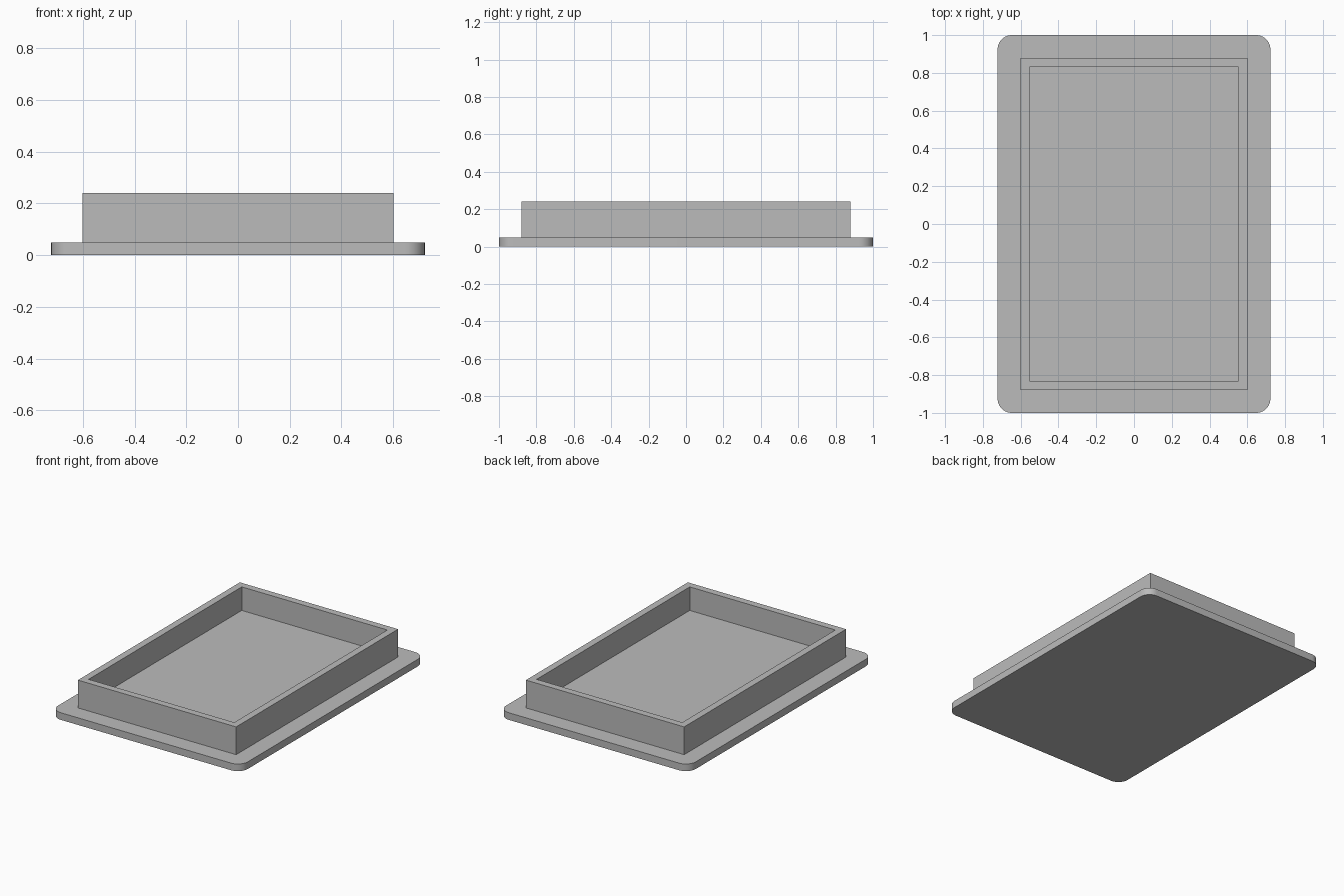
import bpy
import bmesh
from math import radians

default = bpy.data.objects.get("Cube")
if default:
    bpy.data.objects.remove(default, do_unlink=True)

# Half sizes and heights
PLATE_X, PLATE_Y, PLATE_TOP = 0.722, 1.0, 0.049
BOX_X, BOX_Y, BOX_TOP = 0.602, 0.88, 0.24
WALL, FLOOR, CORNER = 0.048, 0.078, 0.075

grey = bpy.data.materials.new("plain grey")
grey.use_nodes = True
colour = (0.5, 0.5, 0.5, 1)
grey.diffuse_color = colour
grey.node_tree.nodes["Principled BSDF"].inputs["Base Color"].default_value = colour


def block(bm, hx, hy, z0, z1):
    """Add an axis-aligned block to the bmesh."""
    verts = bmesh.ops.create_cube(bm, size=2)["verts"]
    for v in verts:
        v.co = (v.co.x * hx, v.co.y * hy, z1 if v.co.z > 0 else z0)


def make_object(bm, name):
    mesh = bpy.data.meshes.new(name)
    bm.to_mesh(mesh)
    bm.free()
    mesh.materials.append(grey)
    obj = bpy.data.objects.new(name, mesh)
    bpy.context.collection.objects.link(obj)
    return obj


# Base plate with rounded upright corners
bm = bmesh.new()
block(bm, PLATE_X, PLATE_Y, 0, PLATE_TOP)
uprights = [e for e in bm.edges if abs(e.verts[0].co.z - e.verts[1].co.z) > 0.01]
bmesh.ops.bevel(bm, geom=uprights, offset=CORNER, segments=10, profile=0.5, affect='EDGES')
plate = make_object(bm, "base_plate")
bpy.context.view_layer.objects.active = plate
plate.select_set(True)
bpy.ops.object.shade_smooth_by_angle(angle=radians(30))

# Open tray: inset the top face, then sink it to the floor
bm = bmesh.new()
block(bm, BOX_X, BOX_Y, PLATE_TOP, BOX_TOP)
top = max(bm.faces, key=lambda f: f.calc_center_median().z)
bmesh.ops.inset_region(bm, faces=[top], thickness=WALL, use_even_offset=True)
sunk = bmesh.ops.extrude_discrete_faces(bm, faces=[top])["faces"][0]
bmesh.ops.translate(bm, verts=sunk.verts, vec=(0, 0, FLOOR - BOX_TOP))
bmesh.ops.recalc_face_normals(bm, faces=bm.faces)
make_object(bm, "tray")
